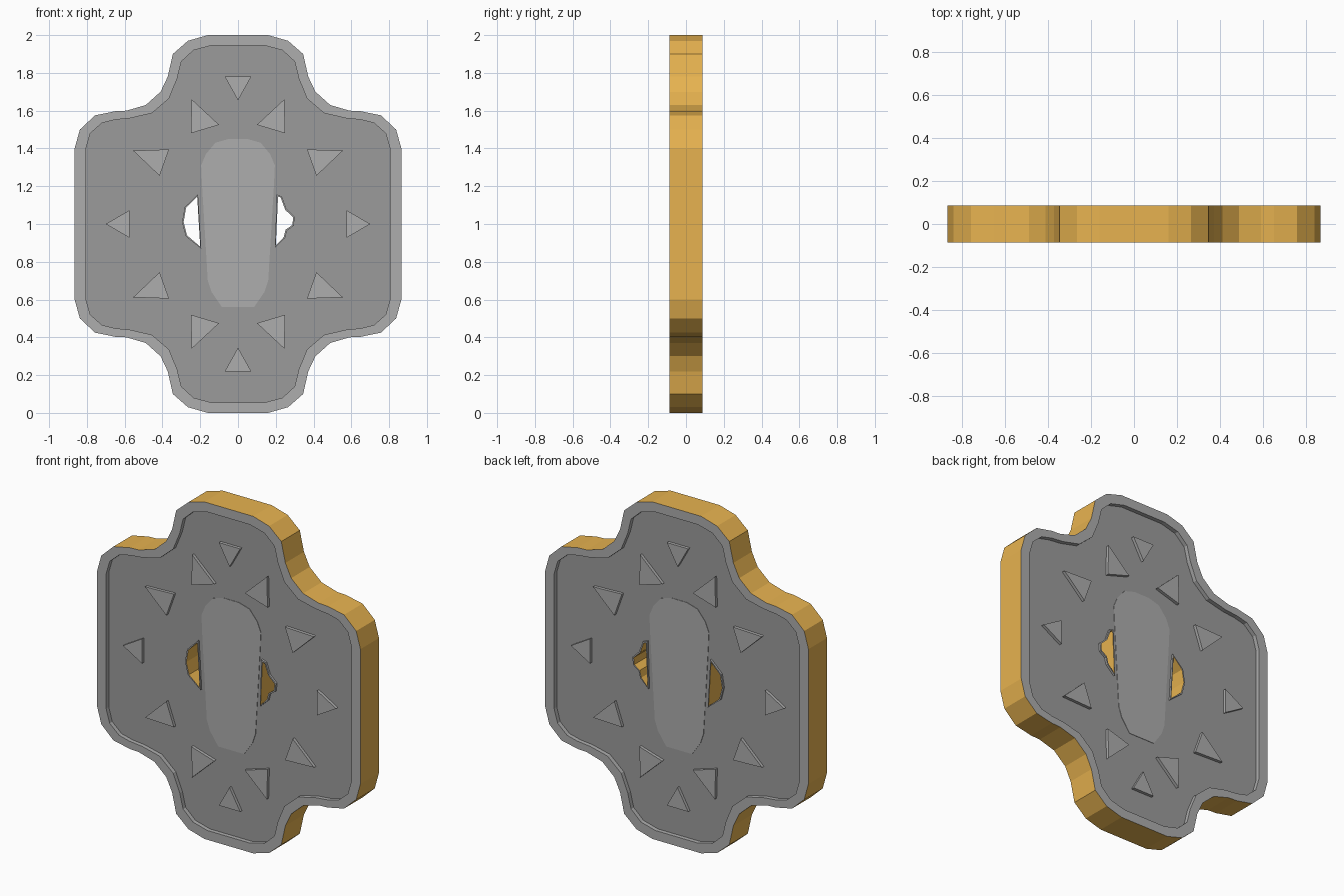
import bpy, bmesh, math
from mathutils import Vector

if "Cube" in bpy.data.objects:
    bpy.data.objects.remove(bpy.data.objects["Cube"])


def material(name, rgb):
    m = bpy.data.materials.new(name)
    m.diffuse_color = (*rgb, 1)
    m.use_nodes = True
    m.node_tree.nodes["Principled BSDF"].inputs["Base Color"].default_value = m.diffuse_color
    return m


gold = material("gold", (0.80, 0.45, 0.08))
light = material("light_grey", (0.42, 0.42, 0.42))
dark = material("dark_grey", (0.33, 0.33, 0.33))


def quad_loop(q):
    """Mirror one quarter outline (top to side) about x = 0 and z = 1."""
    low = [(x, 2 - z) for x, z in reversed(q)]
    right = q + low
    return right + [(-x, z) for x, z in reversed(right)]


def offset(loop, d):
    """Grow a clockwise loop outward by d."""
    out, n = [], len(loop)
    for i in range(n):
        a, b, c = (Vector(loop[(i + k) % n]) for k in (-1, 0, 1))
        e, f = (b - a).normalized(), (c - b).normalized()
        n1, n2 = Vector((-e.y, e.x)), Vector((-f.y, f.x))
        m = (n1 + n2) / max(1 + n1.dot(n2), 0.5)
        out.append(tuple(b + m * d))
    return out


def plate(name, loops, half, mat, wall=None, wall_loops=()):
    """Extrude loops (inner ones become holes) to y = +-half."""
    cu = bpy.data.curves.new(name, 'CURVE')
    cu.dimensions, cu.fill_mode, cu.extrude = '2D', 'BOTH', half
    for loop in loops:
        s = cu.splines.new('POLY')
        s.points.add(len(loop) - 1)
        for p, (x, z) in zip(s.points, loop):
            p.co = (x, z, 0, 1)
        s.use_cyclic_u = True
    tmp = bpy.data.objects.new(name + "_profile", cu)
    bpy.context.collection.objects.link(tmp)
    dg = bpy.context.evaluated_depsgraph_get()
    me = bpy.data.meshes.new_from_object(tmp.evaluated_get(dg))
    bpy.data.objects.remove(tmp)
    me.materials.clear()
    me.materials.append(mat)
    if wall:
        me.materials.append(wall)
    edge = [Vector(p) for i in wall_loops for p in loops[i]]
    bm = bmesh.new()
    bm.from_mesh(me)
    bmesh.ops.remove_doubles(bm, verts=bm.verts, dist=1e-5)
    bmesh.ops.recalc_face_normals(bm, faces=bm.faces)
    for f in bm.faces:
        f.smooth = False
        side = abs(f.normal.z) < 0.5
        on = all(any((v.co.xy - e).length < 1e-3 for e in edge) for v in f.verts)
        f.material_index = 1 if wall and side and on else 0
    bm.to_mesh(me)
    bm.free()
    ob = bpy.data.objects.new(name, me)
    ob.rotation_euler.x = math.pi / 2
    bpy.context.collection.objects.link(ob)
    return ob


# Raised border with gold outer wall
outer = quad_loop([(0.16, 2.0), (0.265, 1.97), (0.345, 1.9), (0.372, 1.78),
                   (0.41, 1.7), (0.488, 1.63), (0.59, 1.6), (0.65, 1.597),
                   (0.757, 1.575), (0.837, 1.5), (0.865, 1.4)])
inner = quad_loop([(0.14, 1.945), (0.235, 1.92), (0.3, 1.86), (0.322, 1.77),
                   (0.365, 1.665), (0.455, 1.587), (0.57, 1.56), (0.65, 1.552),
                   (0.72, 1.535), (0.782, 1.48), (0.805, 1.4)])
plate("border", [outer, inner], 0.087, light, gold, (0,))

# Two through holes with thin raised frames
holes = {
    "left": [(-0.216, 1.145), (-0.20, 0.88), (-0.27, 0.94), (-0.288, 1.01),
             (-0.275, 1.085)],
    "right": [(0.212, 1.145), (0.226, 1.14), (0.25, 1.075), (0.292, 1.035),
              (0.288, 0.995), (0.252, 0.97), (0.242, 0.93), (0.2, 0.885)],
}
frames = {k: offset(h, 0.008) for k, h in holes.items()}
plate("recessed_panel", [inner] + list(frames.values()), 0.062, dark)
for k, h in holes.items():
    plate(k + "_hole_frame", [frames[k], h], 0.074, light, gold, (1,))

# Long centre inlay, nearly flush
half = [(0.05, 1.45), (0.12, 1.43), (0.17, 1.37), (0.195, 1.31), (0.19, 1.2),
        (0.16, 0.7), (0.14, 0.64), (0.085, 0.56)]
plate("centre_inlay", [half + [(-x, z) for x, z in reversed(half)]], 0.0645, light)

# Ring of raised triangles, showing on both faces
corner = [[(0.245, 1.66), (0.25, 1.48), (0.1, 1.525)],
          [(0.365, 1.395), (0.555, 1.388), (0.415, 1.255)]]
tris = [[(sx * x, 1 + sz * (z - 1)) for x, z in t]
        for t in corner for sx in (1, -1) for sz in (1, -1)]
for s in (1, -1):
    tris.append([(s * 0.70, 1.0), (s * 0.575, 0.927), (s * 0.575, 1.073)])
    tris.append([(-0.07, 1 + s * 0.78), (0.07, 1 + s * 0.78), (0, 1 + s * 0.655)])
for i, t in enumerate(tris):
    plate(f"triangle_stud_{i + 1}", [t], 0.08, light)
